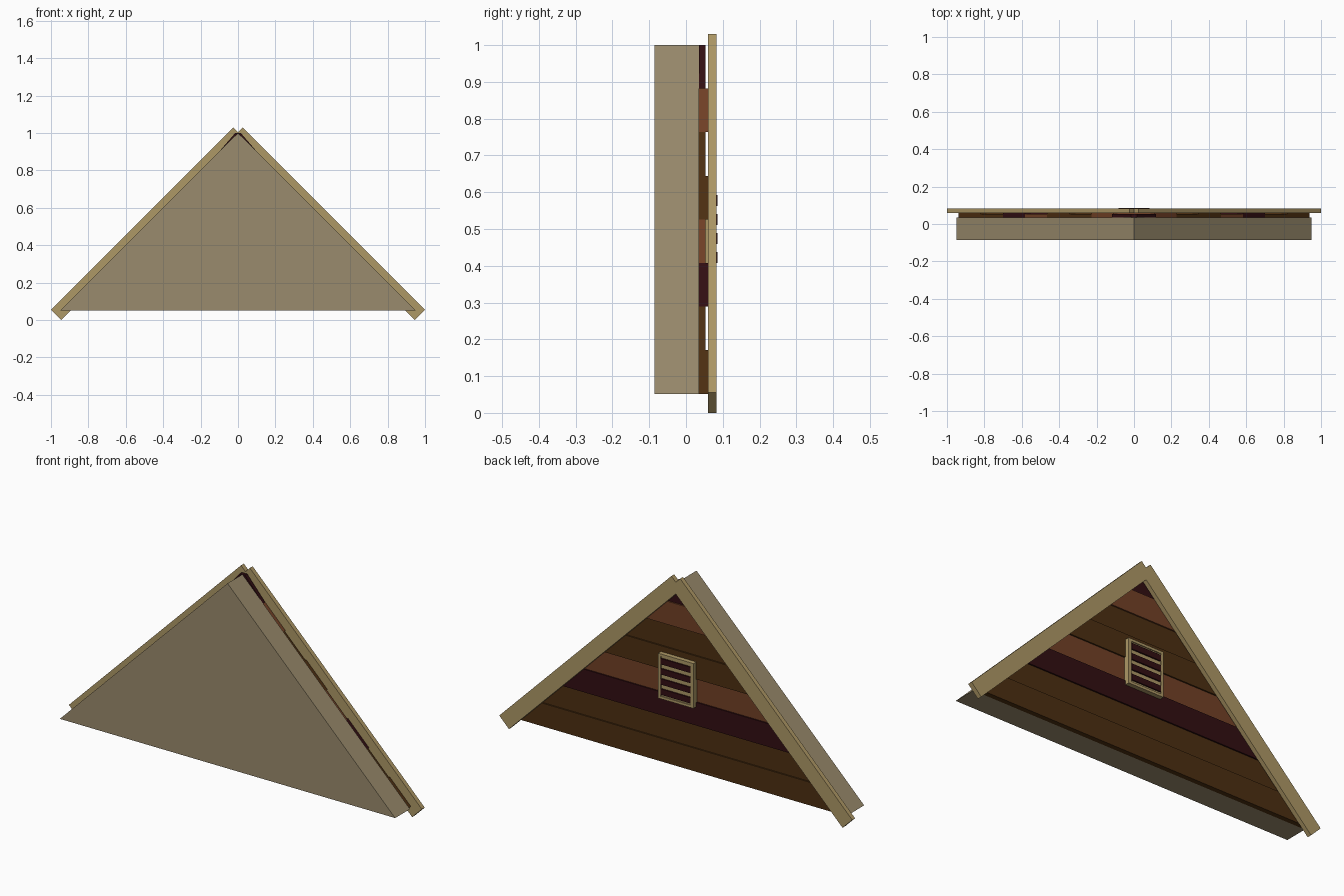
import bpy, bmesh

if "Cube" in bpy.data.objects:
    bpy.data.objects.remove(bpy.data.objects["Cube"])


def material(name, rgb):
    lin = [(c / 255 / 12.92) if c < 10 else ((c / 255 + 0.055) / 1.055) ** 2.4 for c in rgb]
    m = bpy.data.materials.new(name)
    m.diffuse_color = (*lin, 1)
    m.use_nodes = True
    m.node_tree.nodes["Principled BSDF"].inputs["Base Color"].default_value = m.diffuse_color
    return m


STONE = material("wall tan", (154, 139, 109))
TRIM = material("trim tan", (174, 152, 102))
BROWN = material("plank brown", (77, 47, 17))
RED = material("plank red brown", (114, 65, 38))
DARK = material("plank dark", (50, 14, 18))


def prism(name, outline, y0, y1, mat):
    """Extrude an x-z outline from y0 to y1."""
    bm = bmesh.new()
    front = bm.faces.new([bm.verts.new((x, y0, z)) for x, z in outline])
    res = bmesh.ops.extrude_face_region(bm, geom=[front])
    new = [v for v in res["geom"] if isinstance(v, bmesh.types.BMVert)]
    bmesh.ops.translate(bm, verts=new, vec=(0, y1 - y0, 0))
    bmesh.ops.recalc_face_normals(bm, faces=bm.faces)
    me = bpy.data.meshes.new(name)
    bm.to_mesh(me)
    bm.free()
    me.materials.append(mat)
    ob = bpy.data.objects.new(name, me)
    bpy.context.collection.objects.link(ob)
    return ob


def bar(name, x0, x1, z0, z1, y0, y1, mat):
    return prism(name, [(x0, z0), (x1, z0), (x1, z1), (x0, z1)], y0, y1, mat)


# Solid gable wall
prism("gable_wall", [(-0.95, 0.052), (0.95, 0.052), (0, 1.0)], -0.085, 0.035, STONE)

# Horizontal planks, alternately proud and recessed
colours = [BROWN, BROWN, DARK, RED, BROWN, BROWN, RED, DARK]
step = (1.0 - 0.052) / len(colours)
for i, mat in enumerate(colours):
    z0, z1 = 0.052 + i * step, 0.052 + (i + 1) * step
    a, b = 0.99 - z0, 0.99 - z1
    if i == len(colours) - 1:
        a, b = 0.117, 0.015
    prism(f"plank_{i + 1}", [(-a, z0), (a, z0), (b, z1), (-b, z1)],
          0.035, 0.053 if i % 2 else 0.06, mat)

# Sloping verge boards
for side, s in (("left", -1), ("right", 1)):
    pts = [(1.0, 0.055), (0.945, 0), (0, 0.945), (0, 1.005), (0.025, 1.03)]
    prism(f"verge_board_{side}", [(s * x, z) for x, z in pts], 0.06, 0.083, TRIM)

# Vent: backing, raised border and dark louvres
bar("vent_panel", -0.1, 0.1, 0.385, 0.615, 0.05, 0.078, TRIM)
for s in (-1, 1):
    bar("vent_side", s * 0.1, s * 0.085, 0.385, 0.615, 0.078, 0.083, TRIM)
    z = 0.5 + s * 0.115
    bar("vent_rail", -0.085, 0.085, z, z - s * 0.013, 0.078, 0.083, TRIM)
for i in range(4):
    z = 0.5 + (i - 1.5) * 0.052
    # slightly tilted louvre profile made as a thin plate
    ob = bar(f"vent_louvre_{i + 1}", -0.084, 0.084, z - 0.015, z + 0.015, 0.077, 0.085, DARK)
